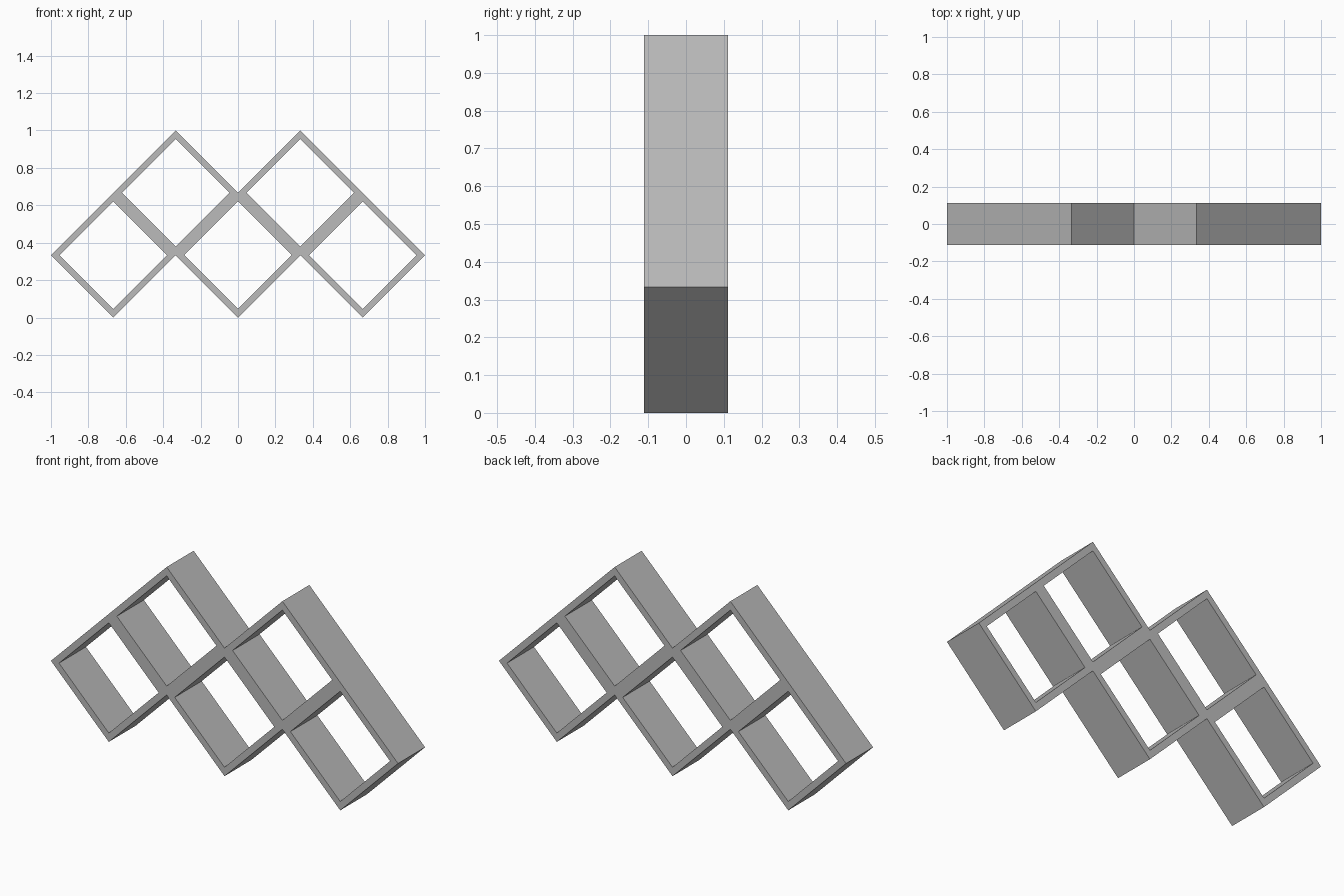
import bpy
import math

cube = bpy.data.objects.get("Cube")
if cube:
    bpy.data.objects.remove(cube, do_unlink=True)

R = 1 / 3          # half diagonal of one diamond cell
INNER = 0.287      # half diagonal of its opening
HALF_DEPTH = 0.111

# Single grey finish
grey = bpy.data.materials.new("grey")
colour = (0.5, 0.5, 0.5, 1)
grey.diffuse_color = colour
grey.use_nodes = True
grey.node_tree.nodes["Principled BSDF"].inputs["Base Color"].default_value = colour


def add_loop(curve, points):
    """Add a closed straight-sided loop to a filled 2D curve."""
    spline = curve.splines.new('POLY')
    spline.points.add(len(points) - 1)
    for point, (x, z) in zip(spline.points, points):
        point.co = (x, z, 0, 1)
    spline.use_cyclic_u = True


profile = bpy.data.curves.new("shelf_profile", 'CURVE')
profile.dimensions = '2D'
profile.fill_mode = 'BOTH'
profile.extrude = HALF_DEPTH

# Outer outline: zigzag feet below, two peaks above
steps = [(-3, 1), (-2, 0), (-1, 1), (0, 0), (1, 1), (2, 0), (3, 1),
         (1, 3), (0, 2), (-1, 3)]
add_loop(profile, [(x * R, z * R) for x, z in steps])

# Diamond openings: three below, two above
for row, columns in ((1, (-2, 0, 2)), (2, (-1, 1))):
    for column in columns:
        cx, cz = column * R, row * R
        add_loop(profile, [(cx - INNER, cz), (cx, cz - INNER),
                           (cx + INNER, cz), (cx, cz + INNER)])

# Turn the profile upright and make it a mesh
shelf = bpy.data.objects.new("diamond_shelf", profile)
bpy.context.collection.objects.link(shelf)
shelf.rotation_euler.x = math.pi / 2
profile.materials.append(grey)
bpy.ops.object.select_all(action='DESELECT')
shelf.select_set(True)
bpy.context.view_layer.objects.active = shelf
bpy.ops.object.convert(target='MESH')

# Weld the seams between the faces and the walls
bpy.ops.object.mode_set(mode='EDIT')
bpy.ops.mesh.select_all(action='SELECT')
bpy.ops.mesh.remove_doubles(threshold=0.0005)
bpy.ops.mesh.normals_make_consistent(inside=False)
bpy.ops.object.mode_set(mode='OBJECT')
bpy.ops.object.shade_flat()
